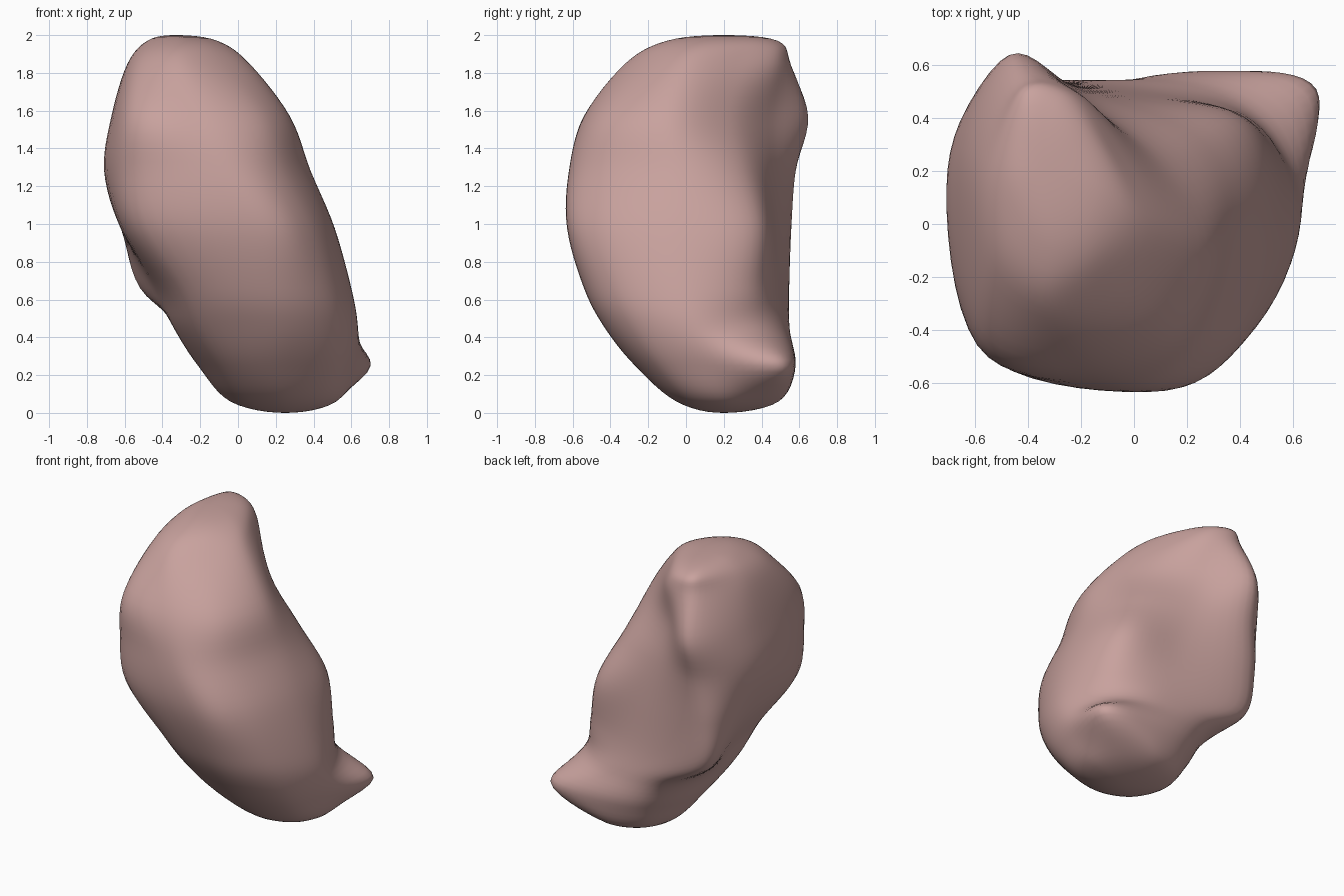
import bpy, bmesh
from math import cos, sin, pi
from mathutils import Vector

if "Cube" in bpy.data.objects:
    bpy.data.objects.remove(bpy.data.objects["Cube"])

# Horizontal sections, bottom to top. Each runs front, front-right, right,
# back-right, back, back-left ridge, left, front-left.
SECTIONS = [
    (0.25, [(.20, -.27), (.50, -.15), (.63, .16), (.69, .51), (.38, .58), (-.02, .51), (-.21, .20), (-.10, -.16)]),
    (0.45, [(.20, -.43), (.51, -.28), (.635, .06), (.51, .38), (.23, .53), (-.18, .50), (-.34, .12), (-.22, -.30)]),
    (0.66, [(.16, -.54), (.47, -.38), (.60, .00), (.48, .36), (.10, .50), (-.48, .52), (-.45, .15), (-.32, -.40)]),
    (0.98, [(.09, -.63), (.38, -.46), (.51, -.03), (.42, .38), (.02, .48), (-.53, .54), (-.62, .15), (-.53, -.48)]),
    (1.28, [(-.08, -.62), (.23, -.47), (.385, -.05), (.27, .30), (-.09, .47), (-.50, .57), (-.705, .20), (-.59, -.46)]),
    (1.57, [(-.20, -.54), (.13, -.42), (.275, -.08), (.11, .23), (-.18, .46), (-.47, .64), (-.665, .22), (-.58, -.43)]),
    (1.85, [(-.32, -.32), (-.08, -.22), (.06, .00), (-.06, .29), (-.22, .50), (-.44, .53), (-.58, .20), (-.53, -.16)]),
    (1.97, [(-.30, -.10), (-.17, -.04), (-.11, .12), (-.19, .34), (-.30, .46), (-.42, .46), (-.48, .20), (-.42, .00)]),
]
BOTTOM, TOP = Vector((.25, .20, 0)), Vector((-.33, .20, 2))
AROUND, ALONG = 8, 6

# Rounded underside
base = [(.24 + .28 * cos(a), .22 + .27 * sin(a)) for a in (i * pi / 4 - pi / 2 for i in range(8))]
SECTIONS.insert(0, (0.06, base))


def spline(a, b, c, d, t):
    """Smooth curve from b to c."""
    return .5 * (2 * b + (c - a) * t + (2 * a - 5 * b + 4 * c - d) * t * t
                 + (3 * b - a - 3 * c + d) * t ** 3)


def smooth_loop(points):
    n = len(points)
    return [spline(points[i - 1], points[i], points[(i + 1) % n], points[(i + 2) % n], k / AROUND)
            for i in range(n) for k in range(AROUND)]


# Round each section, then close both ends through a pole
rings = [smooth_loop([Vector((x, y, z)) for x, y in pts]) for z, pts in SECTIONS]
n = len(rings[0])
half = n // 2
opposite = lambda ring: ring[half:] + ring[:half]
rails = [opposite(rings[0]), [BOTTOM] * n] + rings + [[TOP] * n, opposite(rings[-1])]

# Skin the body
bm = bmesh.new()
loops = []
for j in range(1, len(rails) - 2):
    for k in range(ALONG):
        if j == 1 and k == 0:
            continue
        loops.append([bm.verts.new(spline(rails[j - 1][i], rails[j][i], rails[j + 1][i],
                                          rails[j + 2][i], k / ALONG)) for i in range(n)])
for low, high in zip(loops, loops[1:]):
    for i in range(n):
        m = (i + 1) % n
        bm.faces.new((low[i], low[m], high[m], high[i]))
low_pole, high_pole = bm.verts.new(BOTTOM), bm.verts.new(TOP)
for i in range(n):
    m = (i + 1) % n
    bm.faces.new((low_pole, loops[0][m], loops[0][i]))
    bm.faces.new((high_pole, loops[-1][i], loops[-1][m]))
bmesh.ops.recalc_face_normals(bm, faces=bm.faces)
for f in bm.faces:
    f.smooth = True

mesh = bpy.data.meshes.new("organ_body")
bm.to_mesh(mesh)
bm.free()
body = bpy.data.objects.new("organ_body", mesh)
bpy.context.collection.objects.link(body)

# Dusty pink tissue
mat = bpy.data.materials.new("dusty_pink")
mat.diffuse_color = (.58, .36, .34, 1)
mat.use_nodes = True
mat.node_tree.nodes["Principled BSDF"].inputs["Base Color"].default_value = mat.diffuse_color
mesh.materials.append(mat)
